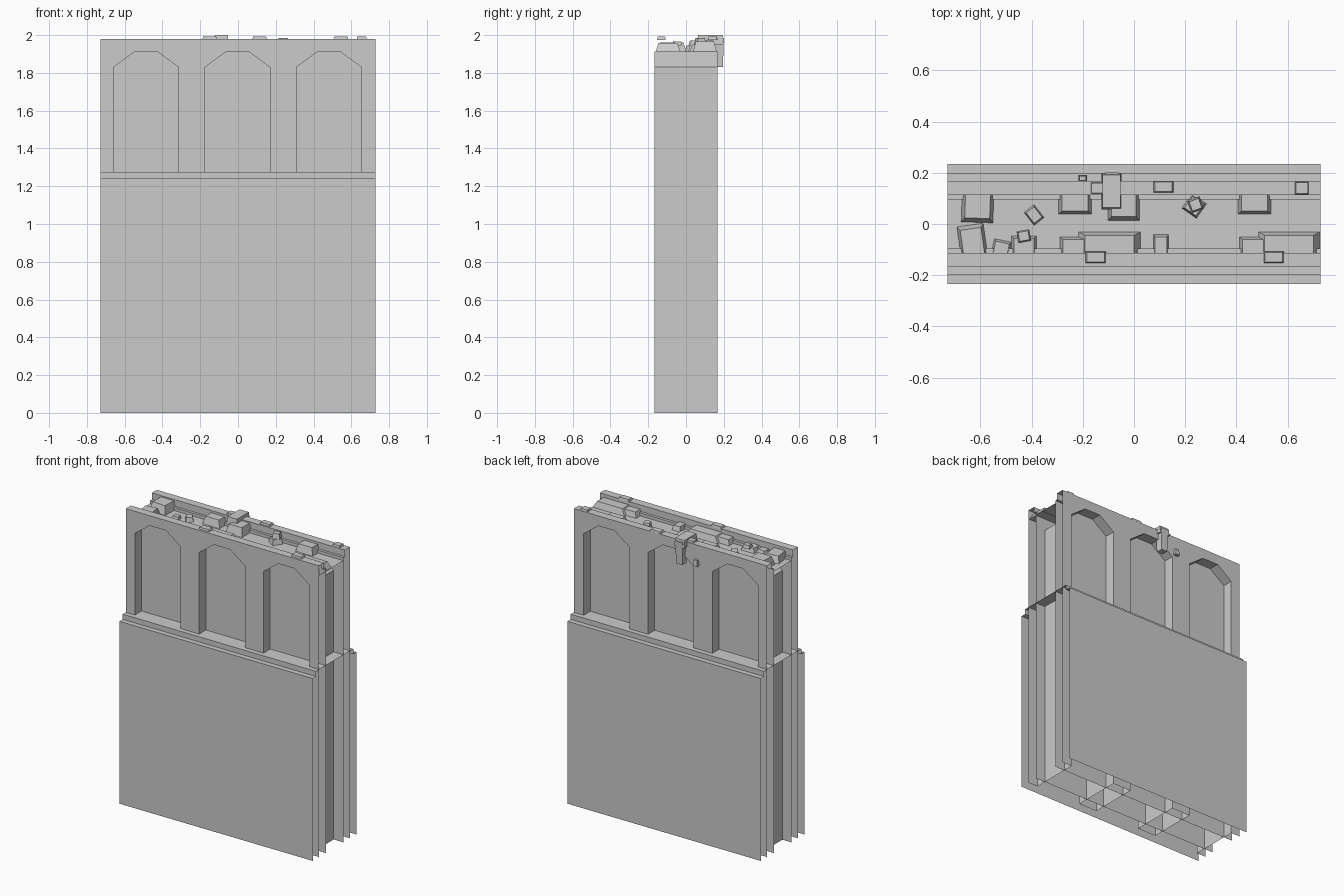
import bpy, bmesh, math
from mathutils import Matrix, Vector

if "Cube" in bpy.data.objects:
    bpy.data.objects.remove(bpy.data.objects["Cube"])

X0, X1 = -0.727, 0.727          # wall length limits
FACE, RIM, INNER = 0.167, 0.113, 0.095


def finish(bm, name):
    me = bpy.data.meshes.new(name)
    bm.to_mesh(me)
    bm.free()
    ob = bpy.data.objects.new(name, me)
    bpy.context.collection.objects.link(ob)
    return ob


def sheet(name, profile):
    """Open-ended shell: sweep a y-z profile along the wall."""
    bm = bmesh.new()
    a = [bm.verts.new((X0, y, z)) for y, z in profile]
    b = [bm.verts.new((X1, y, z)) for y, z in profile]
    for i in range(len(profile) - 1):
        bm.faces.new((a[i], b[i], b[i + 1], a[i + 1]))
    return finish(bm, name)


def mirrored(half):
    return half + [(-y, z) for y, z in reversed(half)]


# Stepped lower wall, open at the ends and underneath
sheet("lower_wall", mirrored([(-0.235, 0), (-0.235, 1.24), (-0.2, 1.24), (-0.2, 1.275)]))

# Walkway between two raised, stepped rims
sheet("walkway", mirrored([(-FACE, 1.98), (-RIM, 1.98), (-RIM, 1.935),
                           (-INNER, 1.935), (-INNER, 1.915)]))

# Panels behind the niches
for side, s in (("front", -1), ("back", 1)):
    sheet(side + "_niche_panel", [(s * INNER, 0), (s * INNER, 1.915)])

# Upper faces with three arched openings, and the arch linings
arch = [(-0.172, 0), (-0.172, 1.83), (-0.06, 1.912), (0.06, 1.912), (0.172, 1.83), (0.172, 0)]
centres = (-0.487, -0.003, 0.481)
outline = [(X0, 0)]
for c in centres:
    outline += [(c + x, z) for x, z in arch]
outline += [(X1, 0), (X1, 1.98), (X0, 1.98)]
for side, s in (("front", -1), ("back", 1)):
    bm = bmesh.new()
    vs = [bm.verts.new((x, s * FACE, z)) for x, z in outline]
    if s > 0:
        vs.reverse()
    f = bm.faces.new(vs)
    f.normal_update()
    bmesh.ops.triangulate(bm, faces=[f], ngon_method='EAR_CLIP')
    finish(bm, side + "_arcade")
for n, c in enumerate(centres):
    bm = bmesh.new()
    a = [bm.verts.new((c + x, -FACE, z)) for x, z in arch]
    b = [bm.verts.new((c + x, FACE, z)) for x, z in arch]
    for i in range(len(arch) - 1):
        bm.faces.new((a[i], a[i + 1], b[i + 1], b[i]))
    finish(bm, f"arch_lining_{n + 1}")


def stone(name, x, y, w, d, z0, z1, turn=0, taper=0.78):
    """Tapered block of rubble."""
    bm = bmesh.new()
    bmesh.ops.create_cube(bm, size=1)
    for v in bm.verts:
        k = taper if v.co.z > 0 else 1
        v.co = Vector((v.co.x * w * k, v.co.y * d * k, v.co.z * (z1 - z0)))
    m = (Matrix.Translation((x, y, (z0 + z1) / 2))
         @ Matrix.Rotation(math.radians(turn), 4, 'Z'))
    bmesh.ops.transform(bm, matrix=m, verts=bm.verts)
    return finish(bm, name)


# Rubble on the walkway, partly buried in the rims: x, y, width, depth, top, turn
floor_stones = [
    (-0.61, 0.083, 0.125, 0.155, 1.972, -2), (-0.23, 0.1, 0.13, 0.125, 1.965, 0),
    (-0.04, 0.087, 0.125, 0.15, 1.972, 0), (0.47, 0.1, 0.13, 0.125, 1.965, 0),
    (-0.39, 0.035, 0.05, 0.065, 1.945, 38), (0.235, 0.07, 0.07, 0.07, 1.95, -35),
    (-0.63, -0.075, 0.105, 0.145, 1.96, 8), (-0.52, -0.105, 0.07, 0.085, 1.94, -12),
    (-0.43, -0.095, 0.1, 0.1, 1.945, 0), (-0.23, -0.1, 0.12, 0.1, 1.95, 0),
    (-0.095, -0.095, 0.245, 0.13, 1.957, 0), (0.105, -0.09, 0.06, 0.1, 1.945, 0),
    (0.47, -0.1, 0.12, 0.1, 1.95, 0), (0.605, -0.095, 0.243, 0.13, 1.957, 0),
]
for i, (x, y, w, d, top, turn) in enumerate(floor_stones):
    stone(f"rubble_{i + 1}", x, y, w, d, 1.912, top, turn)
stone("rubble_small_left", -0.43, -0.047, 0.05, 0.045, 1.945, 1.967, 10)
stone("rubble_small_right", 0.24, 0.075, 0.05, 0.05, 1.95, 1.985, 20)

# Flat chips lying on the rims
for i, (x, y, w, d) in enumerate([(0.115, 0.145, 0.08, 0.045), (0.655, 0.14, 0.055, 0.05),
                                  (-0.14, 0.14, 0.06, 0.045),
                                  (-0.15, -0.13, 0.08, 0.045), (0.545, -0.13, 0.08, 0.045)]):
    stone(f"rim_chip_{i + 1}", x, y, w, d, 1.975, 1.993, 0, 0.85)

# Large broken block draped over the back rim, with a fragment beside it
stone("draped_block_top", -0.088, 0.128, 0.077, 0.142, 1.95, 2.0, 0, 0.9)
stone("draped_block_drop", -0.086, 0.172, 0.045, 0.046, 1.83, 1.985, 0, 1.25)
stone("back_fragment", -0.2, 0.178, 0.035, 0.025, 1.845, 1.885, 0, 0.7)
